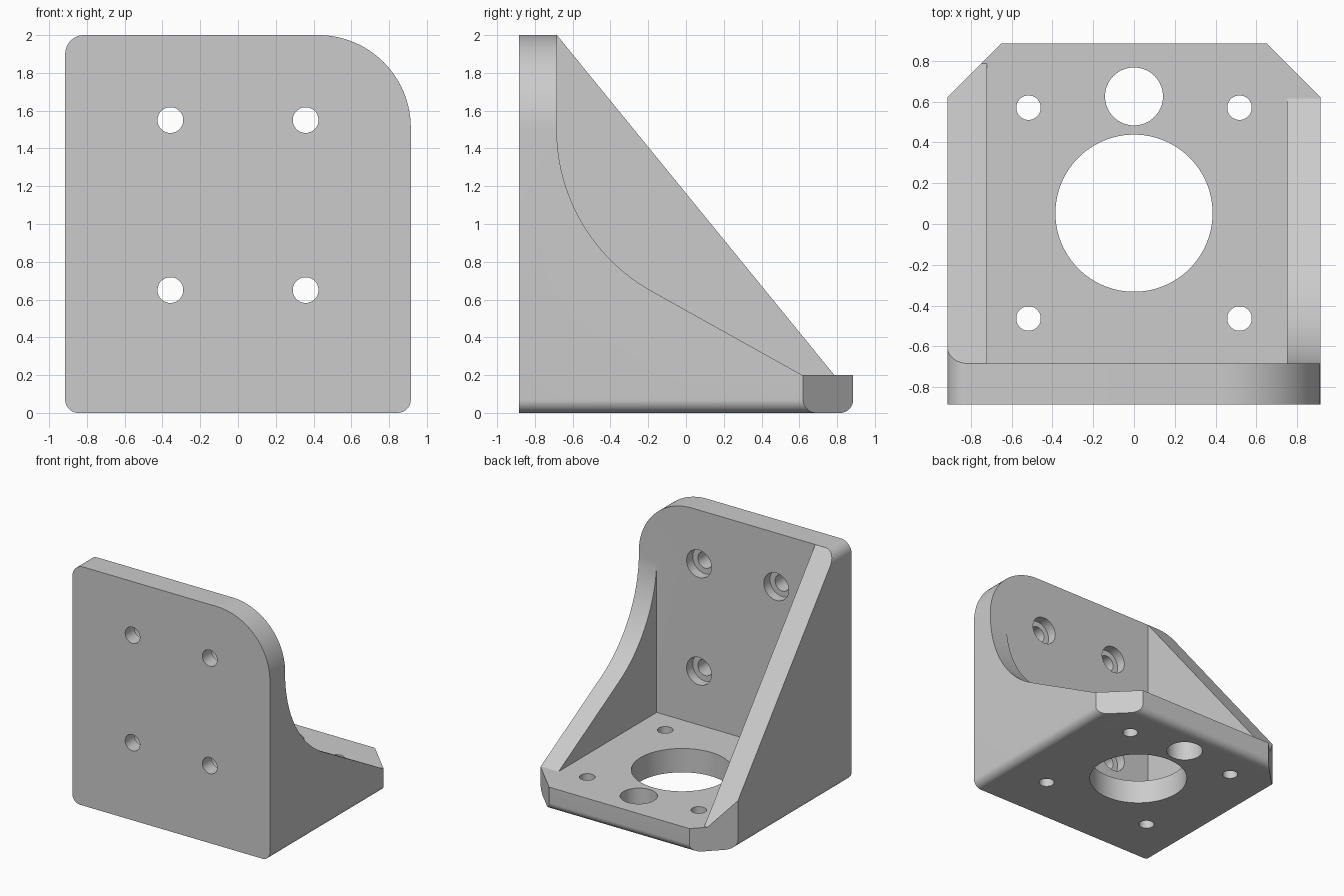
import bpy
import bmesh
from math import sin, cos, radians

cube = bpy.data.objects.get("Cube")
if cube:
    bpy.data.objects.remove(cube, do_unlink=True)

PLATE_Y = -0.683      # inner face of the upright plate
BASE_Z = 0.2          # top face of the base


def arc(u, v, r, start, end, steps=12):
    angles = [radians(start + (end - start) * i / steps) for i in range(steps + 1)]
    return [(u + r * cos(a), v + r * sin(a)) for a in angles]


def prism(name, outline, axis, low, high):
    """Extrude a 2D outline along one axis."""
    place = {"x": lambda u, v, w: (w, u, v),
             "y": lambda u, v, w: (u, w, v),
             "z": lambda u, v, w: (u, v, w)}[axis]
    bm = bmesh.new()
    a = [bm.verts.new(place(u, v, low)) for u, v in outline]
    b = [bm.verts.new(place(u, v, high)) for u, v in outline]
    bm.faces.new(a)
    bm.faces.new(b)
    for i in range(len(a)):
        j = (i + 1) % len(a)
        bm.faces.new((a[i], a[j], b[j], b[i]))
    bmesh.ops.recalc_face_normals(bm, faces=bm.faces)
    mesh = bpy.data.meshes.new(name)
    bm.to_mesh(mesh)
    bm.free()
    obj = bpy.data.objects.new(name, mesh)
    bpy.context.collection.objects.link(obj)
    return obj


def combine(body, tool, operation):
    """Apply a boolean to the body and discard the tool."""
    tool.hide_render = True
    mod = body.modifiers.new(operation, "BOOLEAN")
    mod.operation = operation
    mod.solver = "EXACT"
    mod.object = tool
    bpy.context.view_layer.objects.active = body
    bpy.ops.object.modifier_apply(modifier=mod.name)
    bpy.data.objects.remove(tool, do_unlink=True)


def drill(body, axis, u, v, r, low, high, steps=48):
    circle = arc(u, v, r, 0, 360, steps)[:-1]
    combine(body, prism("drill", circle, axis, low, high), "DIFFERENCE")


# Upright plate and base as one L section, rounded under the back edge
section = [(-0.885, -0.1), (-0.885, 2.2), (PLATE_Y, 2.2), (PLATE_Y, BASE_Z), (0.885, BASE_Z)]
section += arc(0.815, 0.07, 0.07, 0, -90) + [(0.81, -0.1)]
bracket = prism("mounting_bracket", section, "x", -1, 1)

# Tall straight gusset on the right
gusset = [(-0.8, 0.1), (-0.8, 2.143), (0.867, 0.1)]
combine(bracket, prism("right_gusset", gusset, "x", -0.95, -0.72), "UNION")

# Low gusset with a swept edge on the left
swept = [(-0.8, 0.1), (-0.8, 1.5)]
swept += arc(0.295, 1.5, 0.979, 180, 241, 24) + [(0.795, 0.1)]
combine(bracket, prism("left_gusset", swept, "x", 0.75, 0.95), "UNION")

# Trim everything to the rounded front outline
front = arc(0.425, 1.51, 0.49, 0, 90, 24) + arc(-0.815, 1.9, 0.1, 90, 180)
front += arc(-0.845, 0.07, 0.07, 180, 270) + arc(0.845, 0.07, 0.07, 270, 360)
combine(bracket, prism("front_outline", front, "y", -1.2, 1.2), "INTERSECT")

# Chamfer the back corners
plan = [(1.1, -1.2), (1.1, 0.435), (0.45, 1.085), (-0.45, 1.085), (-1.1, 0.435), (-1.1, -1.2)]
combine(bracket, prism("plan_outline", plan, "z", -0.5, 2.5), "INTERSECT")

# Counterbored screw holes in the plate, plain ones in the base
for x in (-1, 1):
    for z in (0.65, 1.55):
        drill(bracket, "y", x * 0.358, z, 0.115, -0.765, -0.5)
        drill(bracket, "y", x * 0.358, z, 0.068, -1, -0.6)
    for y in (-0.463, 0.57):
        drill(bracket, "z", x * 0.517, y, 0.06, -0.2, 0.4)

# Motor opening and cable hole in the base
drill(bracket, "z", 0, 0.053, 0.385, -0.2, 0.4, 96)
drill(bracket, "z", 0, 0.625, 0.142, -0.2, 0.4, 64)

# Plain grey finish
grey = bpy.data.materials.new("plain_grey")
grey.use_nodes = True
color = (0.6, 0.6, 0.6, 1)
grey.diffuse_color = color
grey.node_tree.nodes["Principled BSDF"].inputs["Base Color"].default_value = color
bracket.data.materials.clear()
bracket.data.materials.append(grey)

bpy.ops.object.select_all(action="DESELECT")
bracket.select_set(True)
bpy.context.view_layer.objects.active = bracket
bpy.ops.object.shade_smooth_by_angle(angle=radians(25))
